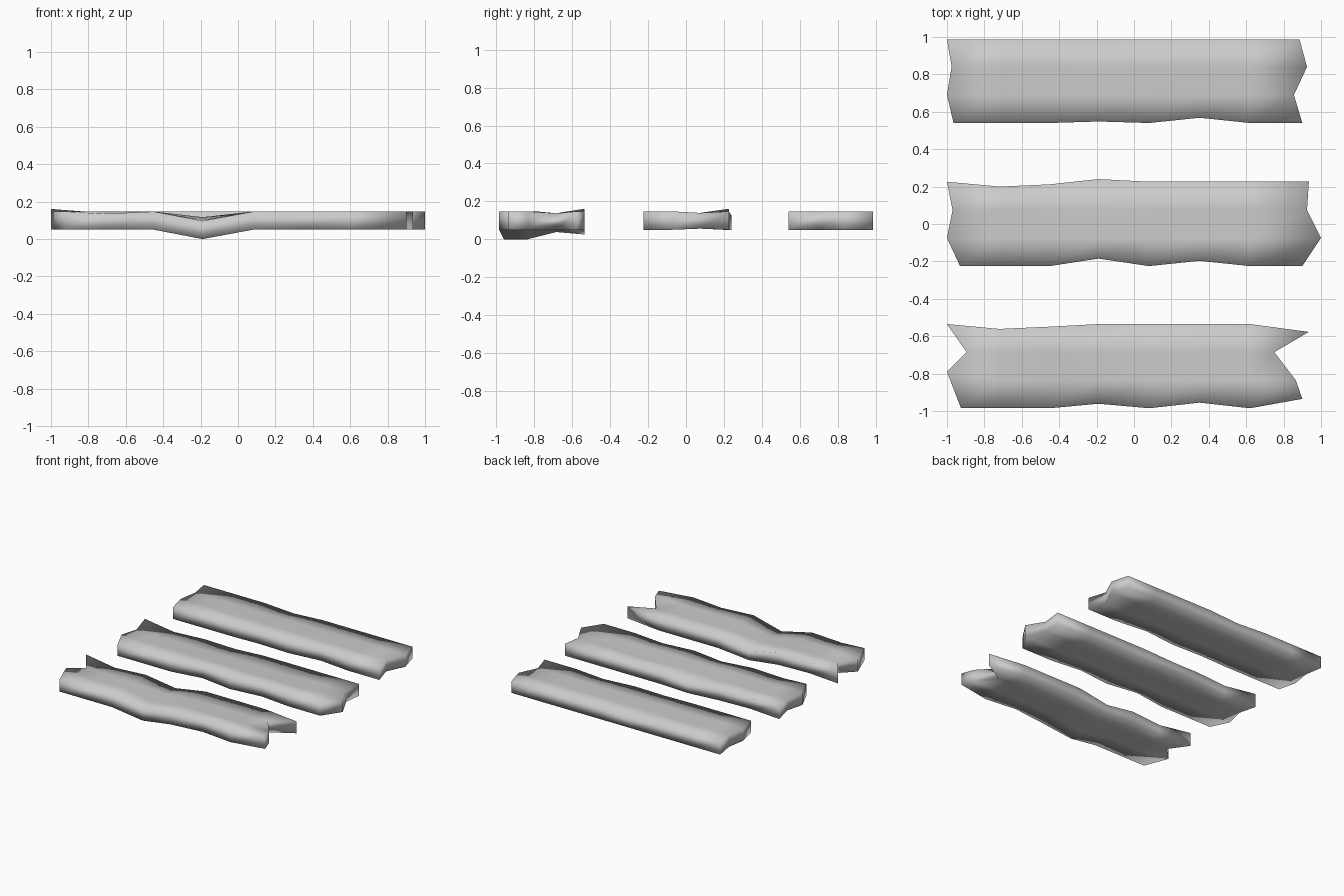
import bpy, bmesh

if "Cube" in bpy.data.objects:
    bpy.data.objects.remove(bpy.data.objects["Cube"])

# Lengthwise stations shared by all boards; ends are set per row
XS = [-1.0, -0.72, -0.45, -0.19, 0.08, 0.35, 0.62, 0.9]


def board(name, rows, left, right, front, back, sag, left_y=None, right_y=None, tweak=None):
    """Worn board: 4 rows x 8 stations, top and bottom skins joined round the rim.
    front/back: edge y offsets per station; sag: (top, bottom) offset by (station, row)."""
    bm = bmesh.new()
    top, bot = {}, {}
    for i, x in enumerate(XS):
        for j in range(4):
            y = rows[j]
            px = x
            if i == 0:
                px, y = left[j], (left_y or rows)[j]
            elif i == 7:
                px, y = right[j], (right_y or rows)[j]
            if j == 0:
                y += front.get(i, 0)
            if j == 3:
                y += back.get(i, 0)
            dt, db = sag.get((i, j), (0, 0))
            top[i, j] = bm.verts.new((px, y, 0.147 + dt))
            bot[i, j] = bm.verts.new((px, y, 0.05 + db))
    for i in range(7):
        for j in range(3):
            q = [(i, j), (i + 1, j), (i + 1, j + 1), (i, j + 1)]
            bm.faces.new([top[k] for k in q])
            bm.faces.new([bot[k] for k in reversed(q)])
    # Rim walls
    ring = [(i, 0) for i in range(8)] + [(7, 1), (7, 2)]
    ring += [(i, 3) for i in range(7, -1, -1)] + [(0, 2), (0, 1)]
    for a, b in zip(ring, ring[1:] + ring[:1]):
        bm.faces.new([bot[a], bot[b], top[b], top[a]])
    bmesh.ops.recalc_face_normals(bm, faces=bm.faces)
    me = bpy.data.meshes.new(name)
    bm.to_mesh(me)
    bm.free()
    for p in me.polygons:
        p.use_smooth = True
    ob = bpy.data.objects.new(name, me)
    bpy.context.collection.objects.link(ob)
    return ob


# Back board: nearly straight
board("back_board", [0.54, 0.69, 0.84, 0.987],
      [-0.965, -1.0, -0.975, -1.0], [0.9, 0.855, 0.925, 0.885],
      {3: 0.008, 5: 0.028}, {},
      {(3, 3): (-0.015, 0)})

# Middle board: chipped edges, thinner along one inner row
mid = {(i, 2): (-0.008, 0.006) for i in range(8)}
mid.update({(0, 3): (0.014, 0), (1, 0): (-0.01, 0), (1, 3): (-0.008, 0),
            (3, 3): (-0.022, 0), (5, 2): (-0.018, 0.006)})
board("middle_board", [-0.225, -0.075, 0.075, 0.226],
      [-0.93, -1.0, -0.97, -1.0], [0.9, 1.0, 0.925, 0.935],
      {3: 0.04, 5: 0.028},
      {1: -0.026, 2: -0.014, 3: 0.014}, mid)

# Front board: sagging across the fourth station, notched ends
low = {(i, 2): (-0.01, 0) for i in range(8)}
low.update({(0, 3): (0.014, 0), (1, 0): (-0.012, 0), (1, 3): (-0.01, 0),
            (3, 0): (-0.05, -0.05), (3, 1): (-0.045, -0.05),
            (3, 2): (-0.03, -0.012), (3, 3): (-0.045, -0.025)})
board("front_board", [-0.985, -0.835, -0.685, -0.535],
      [-0.925, -1.0, -0.895, -1.0], [0.9, 0.865, 0.75, 0.935],
      {3: 0.024, 5: 0.03},
      {1: -0.026, 2: -0.014}, low,
      left_y=[-0.985, -0.79, -0.685, -0.535],
      right_y=[-0.935, -0.835, -0.685, -0.577])
